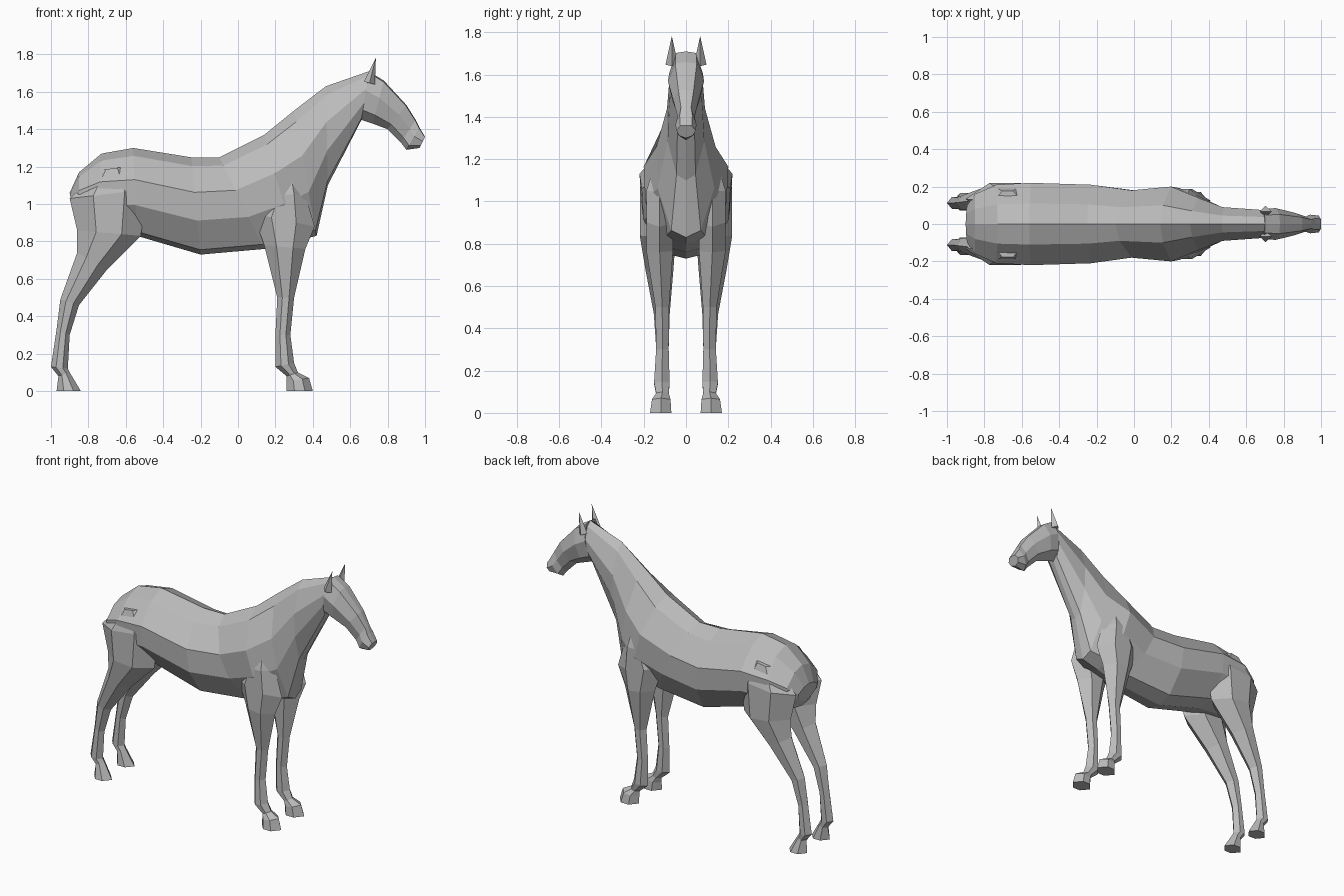
import bpy, bmesh
from mathutils import Vector

cube = bpy.data.objects.get("Cube")
if cube:
    bpy.data.objects.remove(cube, do_unlink=True)

grey = bpy.data.materials.new("plain grey")
grey.use_nodes = True
grey.diffuse_color = (0.5, 0.5, 0.5, 1)
grey.node_tree.nodes["Principled BSDF"].inputs["Base Color"].default_value = grey.diffuse_color


def mirror_across_middle(part):
    modifier = part.modifiers.new("other side", 'MIRROR')
    modifier.use_axis = (False, True, False)


def section(start, end, width, outline, offset=0):
    """Closed loop between two side-profile points; outline gives fraction and share of width."""
    first = Vector((start[0], offset, start[1]))
    last = Vector((end[0], offset, end[1]))
    sideways = Vector((0, width, 0))
    near = [first.lerp(last, t) + sideways * share for t, share in outline]
    far = [first.lerp(last, t) - sideways * share for t, share in reversed(outline)]
    return [first, *near, last, *far]


def loft(name, sections):
    """Skin the sections into one flat-shaded part, capped at both ends."""
    bm = bmesh.new()
    loops = [[bm.verts.new(point) for point in loop] for loop in sections]
    for lower, upper in zip(loops, loops[1:]):
        for i in range(len(lower)):
            bm.faces.new((lower[i - 1], lower[i], upper[i], upper[i - 1]))
    bm.faces.new(loops[0])
    bm.faces.new(loops[-1])
    bmesh.ops.recalc_face_normals(bm, faces=bm.faces)
    mesh = bpy.data.meshes.new(name)
    bm.to_mesh(mesh)
    bm.free()
    mesh.materials.append(grey)
    part = bpy.data.objects.new(name, mesh)
    bpy.context.collection.objects.link(part)
    return part


def trunk_section(top, bottom, width):
    """Flattened ridge, upright sides and a broad underside."""
    return section(top, bottom, width, [(0.09, 0.5), (0.36, 1), (0.65, 0.96), (0.95, 0.5)])


def head_section(top, bottom, width):
    """Flat brow, full cheeks and a narrower jaw."""
    return section(top, bottom, width, [(0.03, 0.6), (0.4, 1), (0.8, 0.75)])


def leg_section(front, back, widest):
    """Leg thickness follows its fore-and-aft depth; thick parts sit further out."""
    depth = (Vector(front) - Vector(back)).length
    width = min(max(depth * 0.4, 0.033), widest)
    return section(front, back, width, [(0.3, 0.9), (0.7, 0.9)], offset=0.1 + width * 0.35)


def leg_pair(name, widest, profile):
    leg = loft(name, [leg_section(front, back, widest) for front, back in profile])
    mirror_across_middle(leg)


# Body and neck, from the rump forward to the throat
loft("body_and_neck", [
    trunk_section(top=(-0.9, 1.06), bottom=(-0.88, 0.95), width=0.1),
    trunk_section(top=(-0.85, 1.17), bottom=(-0.85, 0.9), width=0.16),
    trunk_section(top=(-0.73, 1.27), bottom=(-0.75, 0.85), width=0.21),
    trunk_section(top=(-0.56, 1.3), bottom=(-0.54, 0.83), width=0.22),
    trunk_section(top=(-0.25, 1.25), bottom=(-0.2, 0.73), width=0.21),
    trunk_section(top=(-0.1, 1.25), bottom=(0.14, 0.76), width=0.18),
    trunk_section(top=(0.14, 1.37), bottom=(0.3, 0.8), width=0.2),
    trunk_section(top=(0.3, 1.5), bottom=(0.42, 0.83), width=0.14),
    trunk_section(top=(0.47, 1.63), bottom=(0.48, 1.1), width=0.09),
    trunk_section(top=(0.7, 1.71), bottom=(0.66, 1.45), width=0.075),
])

# Head, from the poll down to the muzzle
loft("head", [
    head_section(top=(0.7, 1.71), bottom=(0.66, 1.45), width=0.08),
    head_section(top=(0.78, 1.66), bottom=(0.72, 1.43), width=0.085),
    head_section(top=(0.9, 1.53), bottom=(0.8, 1.4), width=0.06),
    head_section(top=(0.95, 1.45), bottom=(0.87, 1.33), width=0.04),
    head_section(top=(0.97, 1.41), bottom=(0.9, 1.29), width=0.05),
    head_section(top=(1, 1.36), bottom=(0.97, 1.3), width=0.045),
])

# Ears
bpy.ops.mesh.primitive_cone_add(vertices=4, radius1=0.03, radius2=0, depth=0.14,
                                location=(0.72, 0.067, 1.715), rotation=(0, 0.25, 0))
ears = bpy.context.object
ears.name = "ears"
ears.data.materials.append(grey)
# Put the mirror plane on the middle of the model
ears.data.transform(ears.matrix_basis)
ears.matrix_basis.identity()
mirror_across_middle(ears)

# Legs, each from the shoulder or hip down to the hoof: front point, back point
shoulder, chest = [(0.3, 1.2), (0.22, 1.2)], [(0.36, 1.05), (0.16, 1.05)]
elbow = [(0.41, 0.88), (0.08, 0.95)]
forearm, knee = [(0.36, 0.76), (0.14, 0.78)], [(0.3, 0.5), (0.21, 0.5)]
cannon, fetlock = [(0.28, 0.3), (0.2, 0.3)], [(0.3, 0.15), (0.2, 0.13)]
pastern, hoof = [(0.32, 0.1), (0.26, 0.08)], [(0.4, 0), (0.26, 0)]
toe = [(0.38, 0.07), (0.26, 0.05)]
leg_pair("forelegs", widest=0.07, profile=[
    shoulder, chest, elbow, forearm, knee, cannon, fetlock, pastern, toe, hoof])

hip, flank = [(-0.6, 1.2), (-0.75, 1.18)], [(-0.48, 1.08), (-0.9, 1.03)]
thigh, stifle = [(-0.52, 0.83), (-0.86, 0.86)], [(-0.7, 0.65), (-0.86, 0.74)]
hock, cannon = [(-0.85, 0.46), (-0.95, 0.49)], [(-0.9, 0.3), (-0.97, 0.33)]
fetlock, pastern = [(-0.91, 0.12), (-1, 0.13)], [(-0.9, 0.1), (-0.96, 0.08)]
hoof = [(-0.84, 0), (-0.97, 0)]
leg_pair("hind_legs", widest=0.095, profile=[
    hip, flank, thigh, stifle, hock, cannon, fetlock, pastern, hoof])
